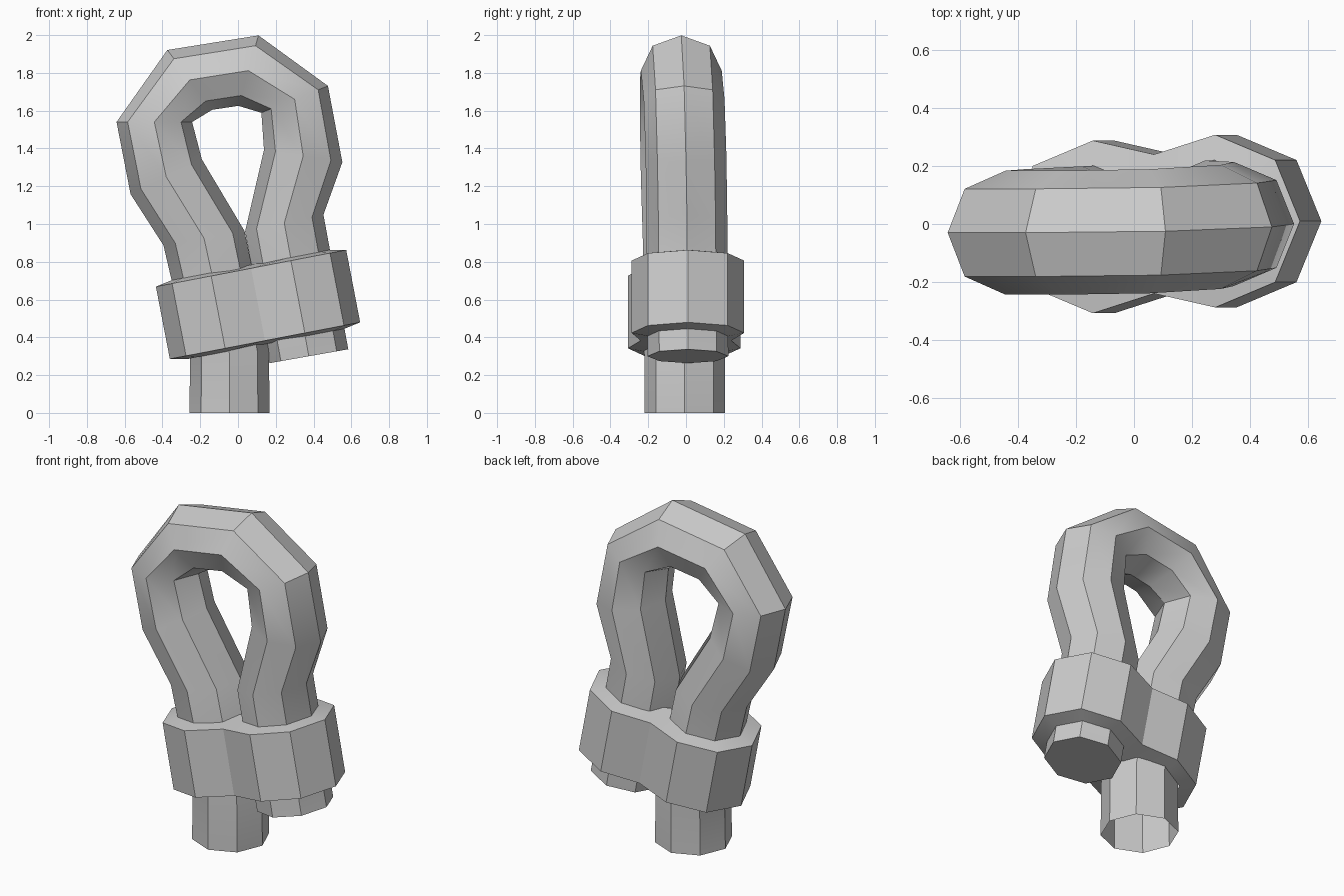
import bpy, bmesh
from math import sin, cos, radians, pi
from mathutils import Vector

if "Cube" in bpy.data.objects:
    bpy.data.objects.remove(bpy.data.objects["Cube"])


def finish(name, bm):
    bmesh.ops.recalc_face_normals(bm, faces=bm.faces)
    mesh = bpy.data.meshes.new(name)
    bm.to_mesh(mesh)
    bm.free()
    ob = bpy.data.objects.new(name, mesh)
    bpy.context.collection.objects.link(ob)
    bpy.ops.object.select_all(action='DESELECT')
    ob.select_set(True)
    bpy.context.view_layer.objects.active = ob
    bpy.ops.object.shade_smooth_by_angle(angle=radians(30))
    return ob


def bridge(bm, a, b):
    n = len(a)
    for i in range(n):
        j = (i + 1) % n
        bm.faces.new((a[i], a[j], b[j], b[i]))


# Rope: octagonal rings along the loop (x, y, z, outward angle, in-plane radius)
STATIONS = [
    (-0.045, -0.007, 0.00, 180, 0.213),
    (-0.045, -0.007, 0.31, 188, 0.21),
    (-0.18, -0.015, 0.925, 190, 0.218),
    (-0.38, -0.025, 1.25, 206, 0.21),
    (-0.443, -0.03, 1.54, 180, 0.20),
    (-0.255, -0.03, 1.763, 127, 0.198),
    (0.055, -0.025, 1.812, 74, 0.194),
    (0.30, -0.01, 1.66, 22, 0.19),
    (0.345, 0.0, 1.36, -9, 0.21),
    (0.245, 0.005, 1.005, 12, 0.212),
    (0.375, 0.01, 0.30, 10, 0.212),
]
bm = bmesh.new()
previous = None
for x, y, z, angle, r in STATIONS:
    out = Vector((cos(radians(angle)), 0, sin(radians(angle))))
    ring = [bm.verts.new(Vector((x, y, z)) + out * r * cos(k * pi / 4)
                         + Vector((0, 0.214 * sin(k * pi / 4), 0))) for k in range(8)]
    if previous:
        bridge(bm, previous, ring)
    previous = ring
bm.faces.new(previous)  # only the short end is capped
finish("rope_loop", bm)


# Collar: tilted figure-eight sleeve, with rims sloping in to the rope
def outline(radius, notch):
    def lobe(side, start):
        return [(side * 0.215 + radius * cos(radians(start + k * 45)),
                 radius * sin(radians(start + k * 45)) + side * 0.01) for k in range(5)]
    return lobe(1, -90) + [(0, notch)] + lobe(-1, 90) + [(0, -notch)]


bm = bmesh.new()
tilt = radians(10.9)
centre = Vector((0.106, 0, 0.574))
u = Vector((cos(tilt), 0, sin(tilt)))
w = Vector((-sin(tilt), 0, cos(tilt)))
previous = None
for radius, notch, h in [(0.208, 0.05, -0.213), (0.298, 0.24, -0.195),
                         (0.298, 0.24, 0.195), (0.208, 0.05, 0.213)]:
    ring = [bm.verts.new(centre + u * a + Vector((0, b, 0)) + w * h)
            for a, b in outline(radius, notch)]
    if previous:
        bridge(bm, previous, ring)
    previous = ring
finish("clamp_collar", bm)
